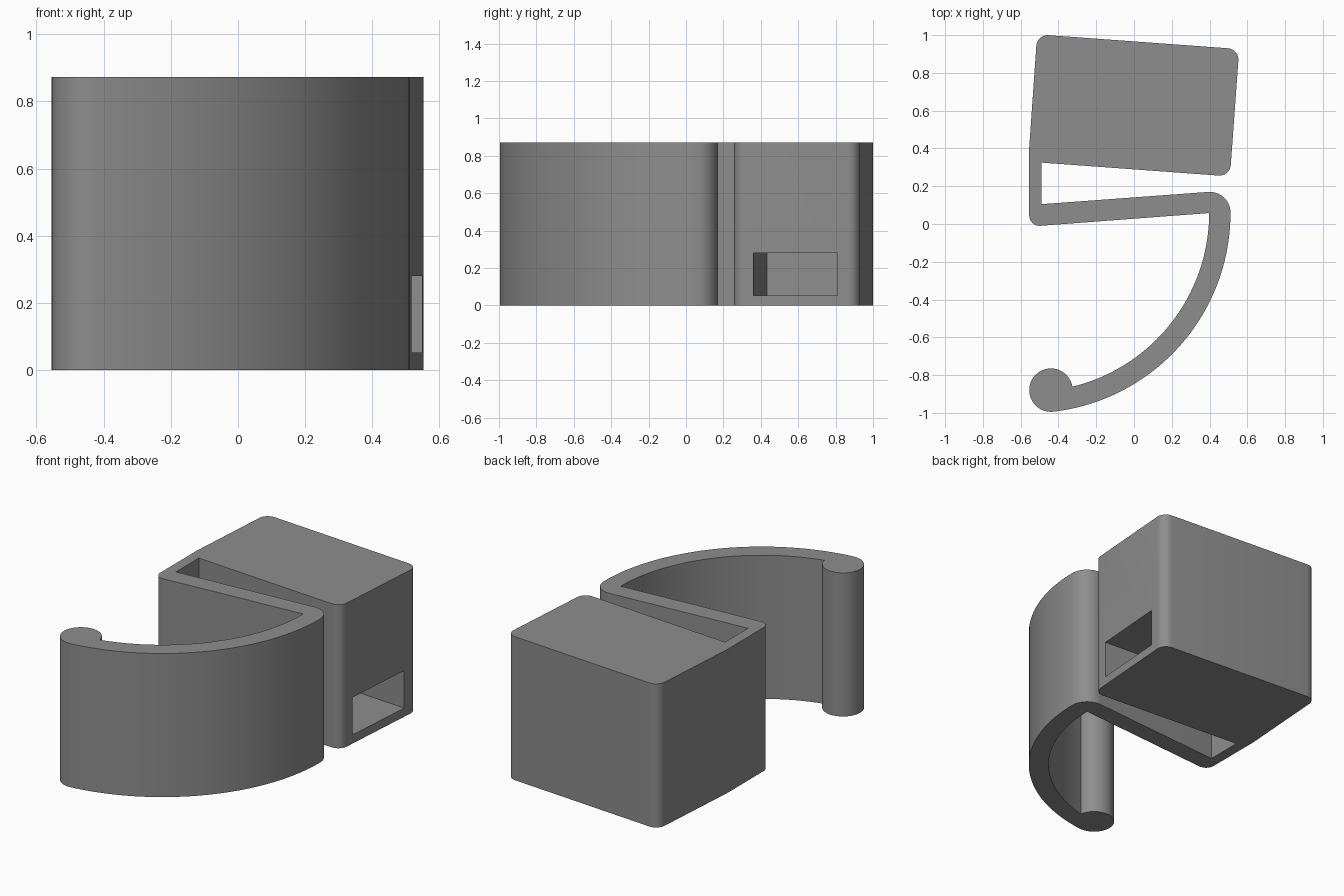
import bpy, bmesh, math
from mathutils import Vector

if "Cube" in bpy.data.objects:
    bpy.data.objects.remove(bpy.data.objects["Cube"])

HEIGHT = 0.872
TILT = math.radians(-4.2)          # lean of the block in plan
ARC = Vector((-0.55, 0.06))        # centre of the curved arm
R_OUT, R_IN, R_TIP = 1.061, 0.948, 0.115

grey = bpy.data.materials.new("plain grey")
grey.diffuse_color = (0.27, 0.27, 0.27, 1)
grey.use_nodes = True
grey.node_tree.nodes["Principled BSDF"].inputs["Base Color"].default_value = grey.diffuse_color


def arc(c, r, a0, a1, n):
    return [Vector((c[0] + r * math.cos(a0 + (a1 - a0) * i / n),
                    c[1] + r * math.sin(a0 + (a1 - a0) * i / n))) for i in range(n + 1)]


def fillet(prev, corner, nxt, r, n=8):
    """Rounded corner between two straight edges."""
    p, c, q = Vector(prev), Vector(corner), Vector(nxt)
    u, v = (p - c).normalized(), (q - c).normalized()
    half = u.angle(v) / 2
    centre = c + (u + v).normalized() * (r / math.sin(half))
    t = r / math.tan(half)
    s, e = c + u * t - centre, c + v * t - centre
    a0 = math.atan2(s.y, s.x)
    d = math.atan2(e.y, e.x) - a0
    d = (d + math.pi) % (2 * math.pi) - math.pi
    return arc(centre, r, a0, a0 + d, n)


def prism(name, pts, z0, z1):
    """Extrude a plan outline straight up."""
    bm = bmesh.new()
    face = bm.faces.new([bm.verts.new((p[0], p[1], z0)) for p in pts])
    ext = bmesh.ops.extrude_face_region(bm, geom=[face])
    bmesh.ops.translate(bm, vec=(0, 0, z1 - z0),
                        verts=[g for g in ext["geom"] if isinstance(g, bmesh.types.BMVert)])
    bmesh.ops.recalc_face_normals(bm, faces=bm.faces)
    mesh = bpy.data.meshes.new(name)
    bm.to_mesh(mesh)
    bm.free()
    mesh.materials.append(grey)
    ob = bpy.data.objects.new(name, mesh)
    bpy.context.collection.objects.link(ob)
    return ob


# Block corners, slot corners and beam ends
hinge, tl, tr, br = (-0.555, 0.40), (-0.513, 1.004), (0.557, 0.926), (0.508, 0.252)
slot_top, slot_low = (-0.49, 0.325), (-0.49, 0.105)
heel, beam_in = (-0.555, -0.014), (0.398, 0.058)

# Rounded tip sits on the inner radius of the arm, tangent to its outer radius
tip_angle = math.radians(-83.3)
tip = ARC + Vector((math.cos(tip_angle), math.sin(tip_angle))) * (R_OUT - R_TIP)
in_end = tip_angle + 2 * math.asin(R_TIP / (2 * R_IN))
join = ARC + Vector((math.cos(in_end), math.sin(in_end))) * R_IN
join_angle = math.atan2(join.y - tip.y, join.x - tip.x)

outline = [hinge]
outline += fillet(hinge, tl, tr, 0.06)
outline += fillet(tl, tr, br, 0.06)
outline += fillet(tr, br, slot_top, 0.06)
outline += [slot_top, slot_low]
outline += arc((0.401, 0.06), 0.11, math.radians(94.2), 0, 14)      # beam bend
outline += arc(ARC, R_OUT, 0, tip_angle, 48)[1:]                    # arm outside
outline += arc(tip, R_TIP, tip_angle, join_angle - 2 * math.pi, 36)[1:]
outline += arc(ARC, R_IN, in_end, 0, 44)[1:-1]                      # arm inside
outline += [beam_in]
outline += fillet(beam_in, heel, hinge, 0.055)
clip = prism("clip_body", outline, 0, HEIGHT)

# Deep rectangular pocket running in from the right side of the block
inward = Vector((-math.cos(TILT), -math.sin(TILT)))
near, far = Vector((0.516, 0.36)), Vector((0.549, 0.81))
pocket = prism("pocket_cutter", [near - inward * 0.1, far - inward * 0.1,
                                 far + inward * 1.0, near + inward * 1.0], 0.053, 0.28)
pocket.hide_render = True
cut = clip.modifiers.new("pocket", "BOOLEAN")
cut.operation, cut.solver, cut.object = "DIFFERENCE", "EXACT", pocket

bpy.context.view_layer.objects.active = clip
clip.select_set(True)
bpy.ops.object.modifier_apply(modifier=cut.name)
bpy.data.objects.remove(pocket, do_unlink=True)
bpy.ops.object.shade_smooth_by_angle(angle=math.radians(30))
